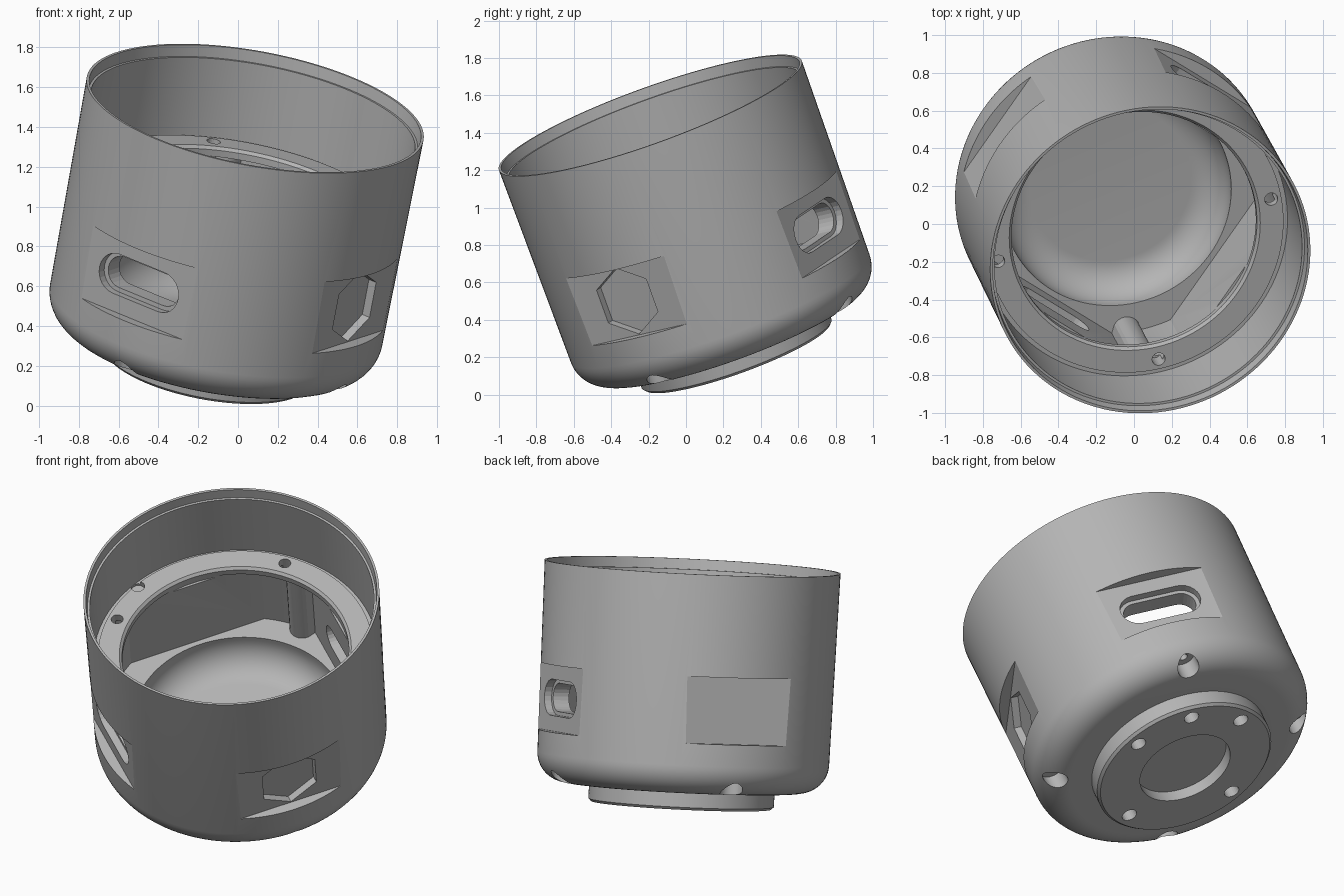
import bpy, bmesh, math
from mathutils import Matrix, Vector

cube = bpy.data.objects.get("Cube")
if cube:
    bpy.data.objects.remove(cube, do_unlink=True)

grey = bpy.data.materials.new("mid_grey")
grey.use_nodes = True
tone = (0.46, 0.46, 0.46, 1)
grey.diffuse_color = tone
grey.node_tree.nodes["Principled BSDF"].inputs["Base Color"].default_value = tone


def add_object(name, bm):
    bmesh.ops.recalc_face_normals(bm, faces=bm.faces)
    mesh = bpy.data.meshes.new(name)
    bm.to_mesh(mesh)
    bm.free()
    ob = bpy.data.objects.new(name, mesh)
    bpy.context.collection.objects.link(ob)
    return ob


def lathe(name, profile, steps=128):
    """Spin a (radius, height) profile whose ends lie on the axis."""
    bm = bmesh.new()
    verts = [bm.verts.new((r, 0, z)) for r, z in profile]
    edges = [bm.edges.new(pair) for pair in zip(verts, verts[1:])]
    bmesh.ops.spin(bm, geom=verts + edges, axis=(0, 0, 1), cent=(0, 0, 0),
                   angle=math.tau, steps=steps)
    bmesh.ops.remove_doubles(bm, verts=bm.verts, dist=0.0001)
    bm.transform(Matrix.Rotation(math.pi / steps, 4, "Z"))
    return add_object(name, bm)


def prism(name, outline, low, high, matrix=Matrix()):
    """Extrude a 2D outline along local z, then place it."""
    bm = bmesh.new()
    face = bm.faces.new([bm.verts.new((x, y, low)) for x, y in outline])
    new = bmesh.ops.extrude_face_region(bm, geom=[face])["geom"]
    tops = [v for v in new if isinstance(v, bmesh.types.BMVert)]
    bmesh.ops.translate(bm, verts=tops, vec=(0, 0, high - low))
    bm.transform(matrix)
    return add_object(name, bm)


def volume(mesh):
    bm = bmesh.new()
    bm.from_mesh(mesh)
    size = bm.calc_volume()
    bm.free()
    return size


def carve(target, cutter):
    """Subtract the cutter, changing solver if nothing sensible was removed."""
    before, most = volume(target.data), volume(cutter.data)
    cutter.hide_render = True
    for solver in ("EXACT", "MANIFOLD"):
        mod = target.modifiers.new("cut", "BOOLEAN")
        mod.operation, mod.solver, mod.object = "DIFFERENCE", solver, cutter
        bpy.context.view_layer.update()
        graph = bpy.context.evaluated_depsgraph_get()
        mesh = bpy.data.meshes.new_from_object(target.evaluated_get(graph))
        target.modifiers.clear()
        if 1e-6 < before - volume(mesh) < most * 1.01:
            target.data = mesh
            break
    bpy.data.objects.remove(cutter, do_unlink=True)


def ngon(radius, count, cx=0.0, cy=0.0, start=0.0):
    turn = [start + math.tau * i / count for i in range(count)]
    return [(cx + radius * math.cos(t), cy + radius * math.sin(t)) for t in turn]


def slot(width, height, steps=12):
    """Stadium outline, long side along the first axis."""
    r, half = height / 2, (width - height) / 2
    pts = []
    for side in (1, -1):
        for i in range(steps + 1):
            t = math.pi * (i / steps - 0.5)
            pts.append((side * (half + r * math.cos(t)), side * r * math.sin(t)))
    return pts


def arc(cx, cz, r, a0, a1, steps=12):
    angles = [math.radians(a0 + (a1 - a0) * i / steps) for i in range(steps + 1)]
    return [(cx + r * math.cos(t), cz + r * math.sin(t)) for t in angles]


# Main shell: foot, rounded base, thin lip, ledge, bore and bowl
LOW, TOP, LEDGE, SHELF, FOOT = 0.849, 1.39, 0.92, 0.38, 0.105
profile = [(0, 0.07), (0.28, 0.07), (0.28, 0), (0.525, 0), (0.54, 0.015), (0.54, FOOT)]
profile += arc(LOW - 0.17, FOOT + 0.17, 0.17, -90, 0)
profile += [(0.861, TOP), (0.847, TOP), (0.84, TOP - 0.06), (0.827, TOP - 0.06),
            (0.825, LEDGE - 0.02), (0.80, LEDGE - 0.02), (0.80, LEDGE),
            (0.675, LEDGE), (0.66, LEDGE - 0.015), (0.66, LEDGE - 0.06),
            (0.615, LEDGE - 0.06)]
profile += arc(0.435, 0.355, 0.18, 0, -90)
profile += [(0, 0.175)]
shell = lathe("housing_shell", profile)

# Chamber under the ledge: four flats, round corners, two small columns
outline = []
for k in range(4):
    for deg in range(33, 58):
        r, t = 0.77, math.radians(90 * k + deg)
        off = math.radians(deg - 39)
        side = 0.76 * math.sin(off)
        if k % 2 and abs(side) < 0.075:
            r = 0.76 * math.cos(off) - math.sqrt(0.075 ** 2 - side ** 2)
        outline.append((r * math.cos(t), r * math.sin(t)))
carve(shell, prism("chamber_cutter", outline, SHELF, LEDGE - 0.05))

# Side windows and flats: three slots and one hexagonal nut seat
for k in range(4):
    # maps outline (x, y) and depth to (tangent, height, radius)
    face = Matrix.Rotation(k * math.pi / 2, 4, "Z") @ Matrix(
        ((0, 0, 1, 0), (1, 0, 0, 0), (0, 1, 0, 0.60), (0, 0, 0, 1)))
    if k == 0:
        outer, inner = ngon(0.19, 6, start=math.pi / 2), ngon(0.135, 40)
    else:
        outer, inner = slot(0.49, 0.21), slot(0.44, 0.165)
    flat = [(-0.4, -0.195), (0.4, -0.195), (0.4, 0.195), (-0.4, 0.195)]
    carve(shell, prism("window_cutter", inner, 0.58, 1, face))
    carve(shell, prism("seat_cutter", outer, 0.745, 1.02, face))
    carve(shell, prism("flat_cutter", flat, 0.79, 1.04, face))

# Screw holes: ledge, foot and counterbored base
for k in range(4):
    a, b = math.radians(45 + 90 * k), math.radians(90 * k)
    carve(shell, prism("ledge_hole_cutter", ngon(
        0.035, 24, 0.745 * math.cos(a), 0.745 * math.sin(a)), 0.8, 1))
    carve(shell, prism("foot_hole_cutter", ngon(
        0.045, 24, 0.45 * math.cos(a), 0.45 * math.sin(a)), -0.1, 0.09))
    x, y = 0.755 * math.cos(b), 0.755 * math.sin(b)
    carve(shell, prism("base_bore_cutter", ngon(0.065, 32, x, y), -0.1, 0.21))
    carve(shell, prism("base_screw_cutter", ngon(0.025, 20, x, y), 0.1, 0.3))
carve(shell, prism("foot_hole_cutter", ngon(0.045, 24, 0, 0.45), -0.1, 0.09))

# Locating notch in the ledge
notch = math.radians(-156)
carve(shell, prism("notch_cutter", ngon(
    0.04, 24, 0.785 * math.cos(notch), 0.785 * math.sin(notch)), 0.885, 0.96))

# Lean the finished part: axis direction, and direction of the nut seat
up = Vector((0.175, -0.335, 0.926)).normalized()
nut = Vector((0.834, -0.448, -0.322))
nut = (nut - up * nut.dot(up)).normalized()
tilt = Matrix((nut, up.cross(nut), up)).transposed().to_4x4()
tilt = tilt @ Matrix.Rotation(math.radians(-3), 4, "Z")
result = shell.data
result.transform(Matrix.Translation((-0.157, 0.275, 0.206)) @ tilt)
result.materials.clear()
result.materials.append(grey)
result.polygons.foreach_set("material_index", [0] * len(result.polygons))

bpy.ops.object.select_all(action="DESELECT")
shell.select_set(True)
bpy.context.view_layer.objects.active = shell
bpy.ops.object.shade_smooth_by_angle(angle=math.radians(14))
